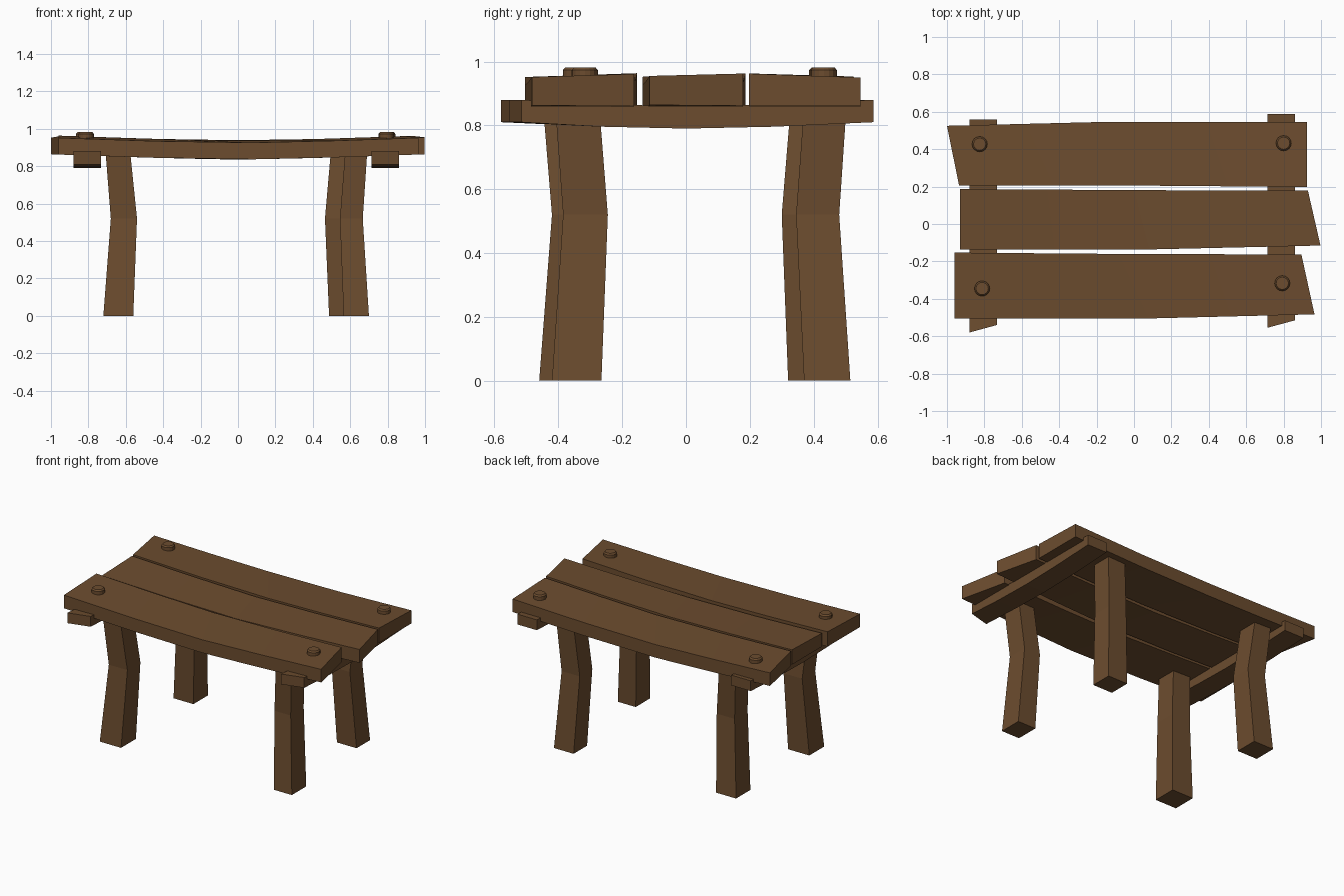
import bpy, bmesh, math

if "Cube" in bpy.data.objects:
    bpy.data.objects.remove(bpy.data.objects["Cube"])

wood = bpy.data.materials.new("brown wood")
wood.diffuse_color = (0.15, 0.073, 0.028, 1)
wood.use_nodes = True
wood.node_tree.nodes["Principled BSDF"].inputs["Base Color"].default_value = wood.diffuse_color


def finish(bm, name):
    bmesh.ops.recalc_face_normals(bm, faces=bm.faces)
    me = bpy.data.meshes.new(name)
    bm.to_mesh(me)
    bm.free()
    me.materials.append(wood)
    ob = bpy.data.objects.new(name, me)
    bpy.context.collection.objects.link(ob)
    return ob


def loft(name, rings):
    """Join a chain of closed cross-sections and cap both ends."""
    bm = bmesh.new()
    loops = [[bm.verts.new(p) for p in r] for r in rings]
    for a, b in zip(loops, loops[1:]):
        n = len(a)
        for i in range(n):
            bm.faces.new((a[i], a[(i + 1) % n], b[(i + 1) % n], b[i]))
    bm.faces.new(loops[0])
    bm.faces.new(loops[-1])
    return finish(bm, name)


def lerp(line, t):
    """Point at t on a start / middle / end line."""
    a, b, s = (line[0], line[1], t * 2) if t <= 0.5 else (line[1], line[2], t * 2 - 1)
    return [p + (q - p) * s for p, q in zip(a, b)]


# seat planks: front edge, back edge (start, middle, end), top height of each edge
planks = {
    "front_plank": ([(-0.96, -0.505), (0.08, -0.505), (0.965, -0.483)],
                    [(-0.96, -0.153), (-0.08, -0.160), (0.895, -0.163)], 0.953, 0.965),
    "middle_plank": ([(-0.93, -0.136), (0.08, -0.136), (0.997, -0.115)],
                     [(-0.93, 0.187), (0.0, 0.181), (0.93, 0.178)], 0.955, 0.965),
    "back_plank": ([(-0.935, 0.205), (0.08, 0.205), (0.925, 0.198)],
                   [(-1.0, 0.525), (-0.15, 0.546), (0.925, 0.546)], 0.965, 0.953),
}


def sag(x):
    return 0.028 * (1 - min(1, abs(x)) ** 1.4)


for name, (front, back, zf, zb) in planks.items():
    rings = []
    for i in range(5):
        fx, fy = lerp(front, i / 4)
        bx, by = lerp(back, i / 4)
        rings.append([(fx, fy, 0.864 - sag(fx)), (bx, by, 0.864 - sag(bx)),
                      (bx, by, zb - sag(bx)), (fx, fy, zf - sag(fx))])
    loft(name, rings)

# cross beams under the planks, slanted at the front and sagging in the middle
for name, x0, x1, f0, f1, b in (("left_beam", -0.88, -0.733, -0.58, -0.54, 0.56),
                                ("right_beam", 0.713, 0.86, -0.555, -0.515, 0.588)):
    rings = []
    for ya, yb, z in ((f0, f1, 0.81), (-0.27, -0.27, 0.796), (0, 0, 0.79),
                      (0.28, 0.28, 0.796), (b, b, 0.81)):
        rings.append([(x0, ya, z), (x1, yb, z), (x1, yb, z + 0.07), (x0, ya, z + 0.07)])
    loft(name, rings)

# bent legs: x and y ranges at floor, knee and top
legs = {
    "front_left_leg": [(-0.72, -0.56, -0.46, -0.30), (-0.68, -0.54, -0.42, -0.28),
                       (-0.707, -0.575, -0.448, -0.31)],
    "front_right_leg": [(0.565, 0.70, -0.42, -0.265), (0.545, 0.667, -0.385, -0.245),
                        (0.572, 0.69, -0.41, -0.272)],
    "back_left_leg": [(-0.71, -0.56, 0.32, 0.475), (-0.675, -0.54, 0.30, 0.44),
                      (-0.70, -0.575, 0.328, 0.465)],
    "back_right_leg": [(0.487, 0.635, 0.37, 0.515), (0.465, 0.602, 0.345, 0.48),
                       (0.495, 0.625, 0.37, 0.503)],
}
for name, secs in legs.items():
    loft(name, [[(a, c, z), (b, c, z), (b, d, z), (a, d, z)]
                for (a, b, c, d), z in zip(secs, (0, 0.52, 0.862))])

# round pegs with chamfered heads
for name, x, y in (("front_left_peg", -0.812, -0.345), ("front_right_peg", 0.793, -0.317),
                   ("back_left_peg", -0.825, 0.427), ("back_right_peg", 0.80, 0.432)):
    loft(name, [[(x + r * math.cos(k * math.pi / 8), y + r * math.sin(k * math.pi / 8), z)
                 for k in range(16)]
                for r, z in ((0.041, 0.92), (0.041, 0.973), (0.033, 0.982))])
